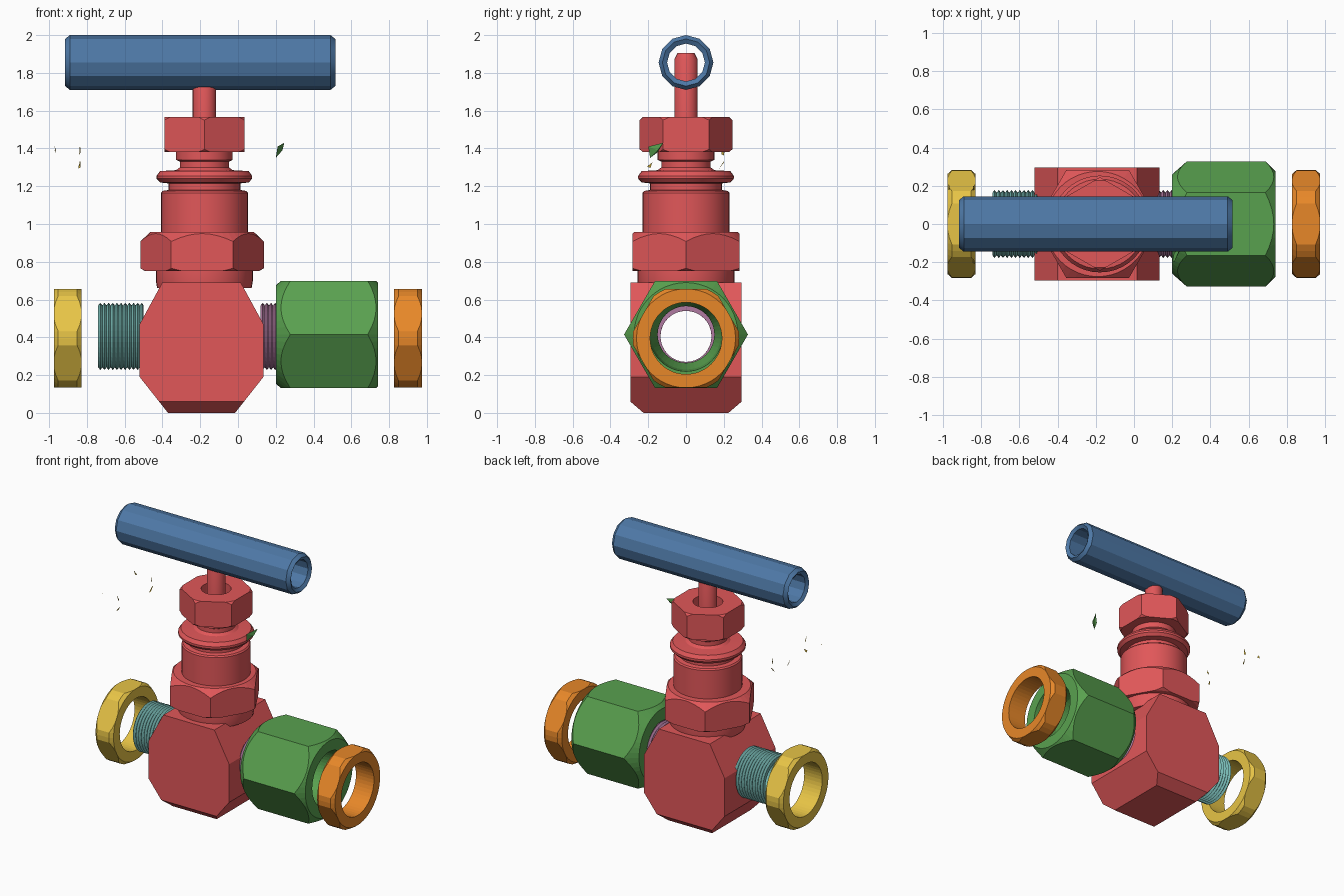
import bpy, bmesh, math, random
from mathutils import Vector

random.seed(4)
old = bpy.data.objects.get("Cube")
if old:
    bpy.data.objects.remove(old, do_unlink=True)


def material(name, hexcode):
    srgb = [int(hexcode[i:i + 2], 16) / 255 for i in (0, 2, 4)]
    col = [c / 12.92 if c < 0.04 else ((c + 0.055) / 1.055) ** 2.4 for c in srgb] + [1]
    m = bpy.data.materials.new(name)
    m.use_nodes = True
    m.diffuse_color = col
    m.node_tree.nodes["Principled BSDF"].inputs["Base Color"].default_value = col
    return m


RED = material("red", "e15759")
BLUE = material("blue", "4e79a7")
GREEN = material("green", "59a14f")
ORANGE = material("orange", "f28e2b")
YELLOW = material("yellow", "edc948")
TEAL = material("teal", "76b7b2")
PURPLE = material("purple", "b07aa1")
STEM_X, PIPE_Z = -0.178, 0.405


def finish(name, bm, mat, smooth=True):
    bmesh.ops.recalc_face_normals(bm, faces=bm.faces)
    me = bpy.data.meshes.new(name)
    bm.to_mesh(me)
    bm.free()
    me.materials.append(mat)
    ob = bpy.data.objects.new(name, me)
    bpy.context.collection.objects.link(ob)
    if smooth:
        bpy.ops.object.select_all(action='DESELECT')
        ob.select_set(True)
        bpy.context.view_layer.objects.active = ob
        bpy.ops.object.shade_smooth_by_angle(angle=math.radians(28))
    return ob


def lathe(name, mat, profile, axis, origin, sides=32, tube=False, smooth=True):
    """Spin (radius, position) points; a tube closes its own profile, a solid is capped."""
    pts = list(profile) if tube else [(0, profile[0][1]), *profile, (0, profile[-1][1])]
    bm = bmesh.new()
    rings = []
    for r, t in pts:
        ring = []
        for i in range(sides):
            a = math.tau * i / sides
            c, s = r * math.cos(a), r * math.sin(a)
            ring.append(bm.verts.new(Vector((t, c, s) if axis == 'X' else (c, s, t)) + Vector(origin)))
        rings.append(ring)
    pairs = list(zip(rings, rings[1:])) + ([(rings[-1], rings[0])] if tube else [])
    for a, b in pairs:
        for i in range(sides):
            j = (i + 1) % sides
            bm.faces.new((a[i], a[j], b[j], b[i]))
    bmesh.ops.remove_doubles(bm, verts=bm.verts, dist=1e-5)
    return finish(name, bm, mat, smooth)


def boolean(ob, cutter, op):
    mod = ob.modifiers.new("cut", 'BOOLEAN')
    mod.object, mod.operation, mod.solver = cutter, op, 'EXACT'
    dg = bpy.context.evaluated_depsgraph_get()
    me = bpy.data.meshes.new_from_object(ob.evaluated_get(dg))
    ob.modifiers.clear()
    ob.data = me
    bpy.data.objects.remove(cutter, do_unlink=True)


def hex_nut(name, mat, corner, profile, axis, origin, turn=0, tube=True):
    """Hexagonal prism trimmed by a turned shape, giving curved chamfers."""
    ts = [t for _, t in profile]
    ob = lathe(name, mat, [(corner, min(ts) - .05), (corner, max(ts) + .05)],
               axis, origin, 6, smooth=False)
    if turn:
        for v in ob.data.vertices:
            x, y = v.co.x - origin[0], v.co.y - origin[1]
            v.co.x, v.co.y = (origin[0] + x * math.cos(turn) - y * math.sin(turn),
                              origin[1] + x * math.sin(turn) + y * math.cos(turn))
    boolean(ob, lathe("trim", mat, profile, axis, origin, 48, tube, False), 'INTERSECT')
    return ob


# Valve body: a block with its corners planed off, then bored through
bm = bmesh.new()
bmesh.ops.create_cube(bm, size=1)
for v in bm.verts:
    v.co = Vector((v.co.x * .655 - .193, v.co.y * .59, v.co.z * .69 + .345))
planes = []
for s in (-1, 1):
    planes += [((-.193 + s * .3275, 0, .47), (s * .22, 0, .12)),
               ((-.193 + s * .3275, 0, .19), (s * .19, 0, -.15)),
               ((0, s * .295, .06), (0, s * .06, -.07))]
for co, no in planes:
    cut = bmesh.ops.bisect_plane(bm, geom=bm.verts[:] + bm.edges[:] + bm.faces[:],
                                 plane_co=co, plane_no=no, clear_outer=True)
    bmesh.ops.holes_fill(bm, edges=[e for e in bm.edges if e.is_boundary])
body = finish("valve_body", bm, RED, False)
boolean(body, lathe("bore", RED, [(.135, -.7), (.135, .4)], 'X', (0, 0, PIPE_Z)), 'DIFFERENCE')

# Bonnet stack above the body
AXIS = (STEM_X, 0, 0)
lathe("bonnet_collar", RED, [(.25, .66), (.257, .7), (.257, .75), (.24, .77)], 'Z', AXIS, 40)
hex_nut("bonnet_hex", RED, .327,
        [(.30, .75), (.335, .77), (.335, .90), (.275, .957)],
        'Z', (-.19, 0, 0), tube=False)
lathe("bonnet_barrel", RED,
      [(.23, .94), (.23, 1.165), (.222, 1.175), (.19, 1.18), (.19, 1.215),
       (.235, 1.22), (.253, 1.24), (.253, 1.255), (.235, 1.28), (.15, 1.285),
       (.13, 1.3), (.13, 1.33), (.15, 1.34), (.15, 1.385)], 'Z', AXIS, 40)
hex_nut("packing_nut", RED, .245,
        [(.10, 1.44), (.10, 1.567), (.228, 1.567), (.25, 1.545), (.25, 1.4), (.228, 1.38), (.05, 1.38)],
        'Z', AXIS, turn=math.pi / 2)
lathe("stem", RED, [(.062, 1.4), (.062, 1.87), (.045, 1.905)], 'Z', AXIS, 20)

# Tubular cross handle
lathe("handle_bar", BLUE,
      [(.1, -.90), (.125, -.915), (.145, -.89), (.145, .49), (.125, .515), (.1, .50)],
      'X', (0, 0, 1.855), 12, tube=True)


# Threaded pipe ends
def threaded_pipe(name, mat, start, end, pitch=.022):
    n = round((end - start) / pitch)
    outer = []
    for i in range(n):
        outer += [(.164, start + i * pitch), (.178, start + (i + .5) * pitch)]
    lathe(name, mat, [(.135, start), *outer, (.164, end), (.135, end)],
          'X', (0, 0, PIPE_Z), 36, tube=True, smooth=False)


threaded_pipe("right_thread", TEAL, -.74, -.50)
threaded_pipe("left_thread", PURPLE, .12, .36)

# Long coupling nut with a stepped bore
hex_nut("coupling_nut", GREEN, .328,
        [(.17, .2), (.26, .2), (.335, .285), (.335, .68), (.275, .74), (.195, .74),
         (.185, .55), (.15, .42), (.15, .38), (.17, .36)], 'X', (0, 0, .415))

# Thin ring nuts at both ends
for name, mat, x in (("right_ring_nut", YELLOW, -.902), ("left_ring_nut", ORANGE, .9)):
    hex_nut(name, mat, .301,
            [(.19, x - .073), (.262, x - .073), (.282, x - .05), (.282, x + .05),
             (.262, x + .073), (.19, x + .073)], 'X', (0, 0, .395))


# Loose chips beside the bonnet
def chip(bm, centre, size):
    vs = [bm.verts.new(Vector(centre) + Vector([random.uniform(-1, 1) * s for s in size]))
          for _ in range(4)]
    bmesh.ops.convex_hull(bm, input=vs)


bm = bmesh.new()
for x, z in ((-.84, 1.31), (-.84, 1.39), (-.965, 1.4)):
    for y in (-.19, .19):
        chip(bm, (x, y, z), (.008, .02, .03))
finish("yellow_chips", bm, YELLOW, False)
bm = bmesh.new()
for co in ((.2, -.19, 1.35), (.21, -.2, 1.41), (.245, -.12, 1.43), (.235, -.15, 1.39), (.21, -.15, 1.38)):
    bm.verts.new(co)
bmesh.ops.convex_hull(bm, input=bm.verts[:])
finish("green_chip", bm, GREEN, False)
